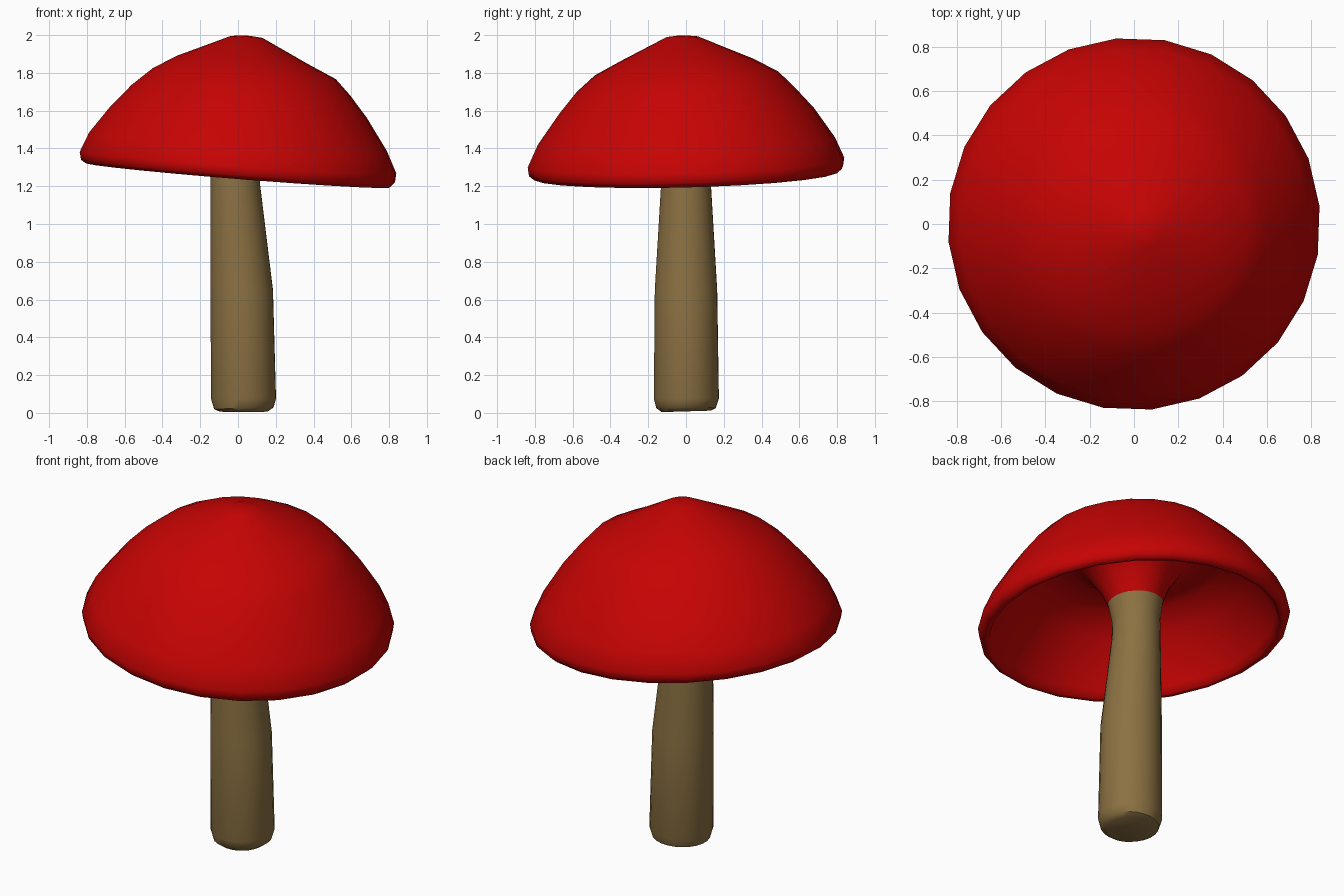
import bpy, bmesh
from math import sin, cos, pi, radians

if "Cube" in bpy.data.objects:
    bpy.data.objects.remove(bpy.data.objects["Cube"], do_unlink=True)

SIDES = 24
TURN = radians(5.5)


def material(name, rgb):
    m = bpy.data.materials.new(name)
    m.use_nodes = True
    m.diffuse_color = (*rgb, 1)
    m.node_tree.nodes["Principled BSDF"].inputs["Base Color"].default_value = (*rgb, 1)
    return m


def loft(name, rings, mat, closed_end, angle):
    """Skin a stack of tilted rings: (radius, z, centre x, centre y, slope x, slope y)."""
    bm = bmesh.new()
    loops = []
    for r, z, cx, cy, sx, sy in rings:
        loop = []
        for i in range(SIDES):
            a = TURN + 2 * pi * i / SIDES
            dx, dy = r * cos(a), r * sin(a)
            loop.append(bm.verts.new((cx + dx, cy + dy, z + sx * dx + sy * dy)))
        loops.append(loop)
    for low, high in zip(loops, loops[1:]):
        for i in range(SIDES):
            j = (i + 1) % SIDES
            bm.faces.new((low[i], low[j], high[j], high[i]))
    # Close one end; the other is the shared seam where stem meets cap
    bm.faces.new(loops[0][::-1] if closed_end == "bottom" else loops[-1])
    mesh = bpy.data.meshes.new(name)
    bm.to_mesh(mesh)
    bm.free()
    mesh.materials.append(mat)
    ob = bpy.data.objects.new(name, mesh)
    bpy.context.collection.objects.link(ob)
    bpy.ops.object.select_all(action="DESELECT")
    ob.select_set(True)
    bpy.context.view_layer.objects.active = ob
    bpy.ops.object.shade_smooth_by_angle(angle=radians(angle))


red = material("cap red", (0.57, 0.001, 0.001))
tan = material("stem tan", (0.26, 0.165, 0.055))

seam = (0.148, 1.43, -0.01, 0.0, -0.06, 0.02)

# Stem: bevelled foot, slight lean, narrow neck that flares into the cap
loft("stem", [
    (0.130, 0.008, 0.03, 0.0, 0.0, 0.03),
    (0.158, 0.025, 0.031, 0.0, 0.03, 0.0),
    (0.173, 0.075, 0.029, 0.002, 0.0, 0.0),
    (0.166, 0.65, 0.02, 0.0, 0.0, 0.0),
    (0.132, 1.22, -0.015, 0.0, -0.05, 0.0),
    (0.130, 1.32, -0.015, 0.0, -0.06, 0.02),
    seam,
], tan, "bottom", 40)

# Cap: collar, hollow ceiling, rounded rim, then the tilted dome
# (radius, z, centre x, centre y, slope x)
profile = [
    (0.190, 1.53, -0.005, 0.0, -0.06), (0.260, 1.63, 0.0, 0.0, -0.06),
    (0.340, 1.675, 0.01, 0.0, -0.06), (0.500, 1.655, 0.02, 0.0, -0.06),
    (0.610, 1.555, 0.01, 0.0, -0.06), (0.705, 1.42, 0.0, 0.0, -0.07),
    (0.765, 1.31, 0.0, 0.0, -0.075), (0.785, 1.265, 0.0, 0.0, -0.08),
    (0.808, 1.258, 0.0, 0.0, -0.08), (0.835, 1.28, 0.0, 0.0, -0.075),
    (0.842, 1.325, 0.0, 0.0, -0.07), (0.792, 1.435, 0.0, 0.0, -0.065),
    (0.680, 1.595, 0.005, 0.0, -0.05), (0.580, 1.71, 0.015, -0.005, -0.05),
    (0.488, 1.795, 0.032, 0.0, -0.06), (0.350, 1.868, 0.02, 0.0, -0.06),
    (0.085, 1.99, 0.045, -0.02, -0.06), (0.030, 1.997, 0.04, -0.02, -0.06),
]
loft("cap", [seam] + [(r, z, cx, cy, sx, 0.025) for r, z, cx, cy, sx in profile],
     red, "top", 75)
